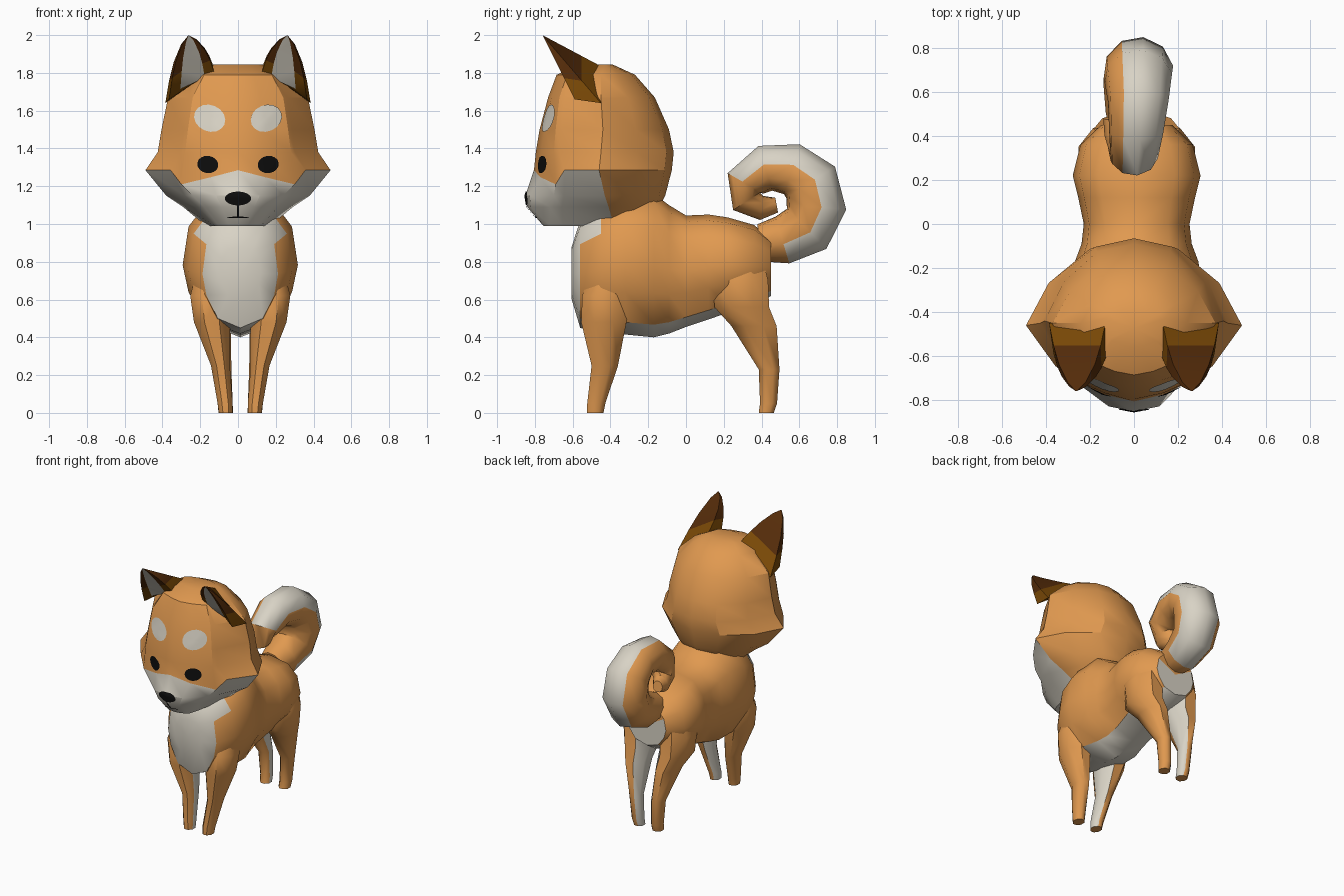
import bpy, bmesh, math
from mathutils import Vector
from mathutils.bvhtree import BVHTree

if "Cube" in bpy.data.objects:
    bpy.data.objects.remove(bpy.data.objects["Cube"])


def material(name, rgb):
    m = bpy.data.materials.new(name)
    m.use_nodes = True
    m.diffuse_color = (*rgb, 1)
    bsdf = m.node_tree.nodes["Principled BSDF"]
    bsdf.inputs["Base Color"].default_value = (*rgb, 1)
    bsdf.inputs["Roughness"].default_value = 0.9
    return m


ORANGE, CREAM, DARK, BROWN, BLACK = range(5)
MATS = [material("orange fur", (0.75, 0.32, 0.08)),
        material("cream fur", (0.69, 0.65, 0.56)),
        material("dark brown ear", (0.09, 0.025, 0.003)),
        material("golden brown ear", (0.2, 0.068, 0.002)),
        material("black", (0.004, 0.004, 0.004))]


def finish(name, bm, angle=30):
    me = bpy.data.meshes.new(name)
    bm.to_mesh(me)
    bm.free()
    for m in MATS:
        me.materials.append(m)
    ob = bpy.data.objects.new(name, me)
    bpy.context.collection.objects.link(ob)
    bpy.ops.object.select_all(action='DESELECT')
    ob.select_set(True)
    bpy.context.view_layer.objects.active = ob
    bpy.ops.object.shade_smooth_by_angle(angle=math.radians(angle))
    return ob


def loft(name, rings, rule, angle=30):
    """Skin closed rings, cap both ends; rule(face, band, segment) gives the colour."""
    bm = bmesh.new()
    vs = [[bm.verts.new(p) for p in ring] for ring in rings]
    n = len(rings[0])
    made = []
    for i in range(len(vs) - 1):
        for j in range(n):
            k = (j + 1) % n
            made.append((bm.faces.new((vs[i][j], vs[i][k], vs[i + 1][k], vs[i + 1][j])), i, j))
    for ring, i in ((vs[0], -1), (vs[-1], len(vs))):
        mid = bm.verts.new(sum((v.co for v in ring), Vector()) / n)
        for j in range(n):
            made.append((bm.faces.new((ring[j], ring[(j + 1) % n], mid)), i, j))
    bmesh.ops.recalc_face_normals(bm, faces=bm.faces)
    bm.normal_update()
    for f, i, j in made:
        f.material_index = rule(f, i, j)
    return finish(name, bm, angle)


def mirrored(half):
    return half + [(-x, y, z) for x, y, z in reversed(half[1:-1])]


# Head: height, front y, face corner x y, cheek x y, back y
HEAD = [(1.845, -0.56, 0.10, -0.53, 0.14, -0.43, -0.39),
        (1.79, -0.685, 0.18, -0.63, 0.24, -0.45, -0.27),
        (1.67, -0.73, 0.24, -0.67, 0.37, -0.45, -0.165),
        (1.50, -0.775, 0.265, -0.69, 0.405, -0.44, -0.09),
        (1.38, -0.795, 0.28, -0.70, 0.425, -0.45, -0.065),
        (1.285, -0.805, 0.30, -0.69, 0.49, -0.46, -0.075),
        (1.15, -0.85, 0.24, -0.70, 0.38, -0.43, -0.11),
        (1.09, -0.84, 0.18, -0.72, 0.29, -0.41, -0.14),
        (0.99, -0.755, 0.10, -0.72, 0.17, -0.38, -0.22)]
CHEEK = 5


def head_ring(i, z, yf, xc, yc, xw, yw, yb):
    dip = 0.075 if i == CHEEK else 0
    bulge = 0.15 if i > CHEEK else 0.3
    u, v = (0.3, 0.2) if i >= CHEEK else (0.15, 0.12)
    back = yb - yw
    return mirrored([
        (0, yf, z), (xc * 0.48, yf + (yc - yf) * bulge, z - dip * 0.5), (xc, yc, z - dip),
        (xc + (xw - xc) * u, yc + (yw - yc) * v, z), (xw, yw, z),
        (xw * 0.79, yw + back * 0.5, z), (xw * 0.41, yw + back * 0.9, z), (0, yb, z)])


def head_colour(f, i, j):
    return CREAM if i >= CHEEK and (j < 4 or j > 9) else ORANGE


head = loft("head", [head_ring(i, *r) for i, r in enumerate(HEAD)], head_colour)
tree = BVHTree.FromPolygons([v.co for v in head.data.vertices],
                            [p.vertices[:] for p in head.data.polygons])


def face_mark(name, cx, cz, rx, rz, colour, tilt=0, layers=4, sides=16):
    """Thin elliptical plate that follows the front of the head."""
    bm = bmesh.new()

    def vert(r, a):
        u, w = rx * r * math.cos(a), rz * r * math.sin(a)
        x, z = cx + u * math.cos(tilt) - w * math.sin(tilt), cz + u * math.sin(tilt) + w * math.cos(tilt)
        hit = tree.ray_cast(Vector((x, -2, z)), Vector((0, 1, 0)))[0]
        return bm.verts.new((x, hit.y - 0.006, z))

    centre = vert(0, 0)
    rows = [[vert((k + 1) / layers, math.tau * j / sides) for j in range(sides)] for k in range(layers)]
    for j in range(sides):
        n = (j + 1) % sides
        bm.faces.new((centre, rows[0][j], rows[0][n]))
        for a, b in zip(rows, rows[1:]):
            bm.faces.new((a[j], b[j], b[n], a[n]))
    for f in bm.faces:
        f.material_index = colour
    finish(name, bm)


for s, side in ((1, "left"), (-1, "right")):
    face_mark(side + "_eye", s * 0.16, 1.315, 0.056, 0.046, BLACK, s * 0.15)
    face_mark(side + "_brow_spot", s * 0.15, 1.56, 0.085, 0.07, CREAM, s * 0.4)
face_mark("nose", 0, 1.135, 0.07, 0.037, BLACK)
face_mark("mouth_upright", 0, 1.07, 0.006, 0.04, BLACK)
face_mark("mouth_line", 0, 1.035, 0.06, 0.004, BLACK)

# Ears: a base ring shrinking to a forward-leaning tip
EAR = [(0.385, -0.45, 1.64), (0.13, -0.45, 1.835), (0.125, -0.60, 1.80),
       (0.175, -0.605, 1.775), (0.305, -0.59, 1.715), (0.365, -0.59, 1.66)]
TIP = Vector((0.262, -0.76, 2.0))


def ear_ring(s, t, spread):
    pts = [Vector(p).lerp(TIP, t) for p in EAR]
    return [(s * (TIP.x + (p.x - TIP.x) * spread), p.y, p.z) for p in pts]


def ear_colour(f, i, j):
    if j == 3 and i >= 0:
        return CREAM
    return BROWN if i < 1 else DARK


for s, side in ((1, "left"), (-1, "right")):
    rings = [ear_ring(s, t, k) for t, k in ((0, 1), (0.33, 1.25), (0.6, 1.6), (0.87, 2.4), (0.99, 2))]
    loft(side + "_ear", rings, ear_colour)

# Torso: y, half width, bottom z, top z; the body sits slightly off the head's axis
BODY_X = 0.012
TORSO = [(-0.605, 0.11, 0.60, 0.88), (-0.56, 0.20, 0.45, 1.02), (-0.45, 0.275, 0.42, 1.1),
         (-0.32, 0.305, 0.415, 1.15), (-0.17, 0.28, 0.40, 1.16), (-0.09, 0.25, 0.42, 1.10),
         (0.0, 0.24, 0.455, 1.045), (0.12, 0.265, 0.495, 1.05), (0.22, 0.29, 0.53, 1.035),
         (0.36, 0.255, 0.56, 0.995), (0.45, 0.16, 0.62, 0.92)]


def torso_ring(y, w, lo, hi):
    pts = []
    for k in range(12):
        a = math.tau * k / 12
        sx, sz = math.sin(a), math.cos(a)
        x = math.copysign(abs(sx) ** 0.75, sx) * w
        bend = 0.85 if sz > 0 else 1.35
        pts.append((BODY_X + x, y, (lo + hi) / 2 + math.copysign(abs(sz) ** bend, sz) * (hi - lo) / 2))
    return pts


def torso_colour(f, i, j):
    c = f.calc_center_median()
    chest = i < 1 or (i == 1 and c.z > 0.88)
    belly = j in (5, 6) and c.z < 0.6
    rump = c.y > 0.38 and c.z < 0.8 and abs(c.x - BODY_X) < 0.13
    return CREAM if chest or belly or rump else ORANGE


loft("torso", [torso_ring(*r) for r in TORSO], torso_colour, 40)

# Legs: z, centre x, centre y, half width, half depth
FRONT = [(0.76, 0.14, -0.40, 0.09, 0.10), (0.62, 0.16, -0.425, 0.105, 0.125),
         (0.48, 0.15, -0.435, 0.095, 0.12),
         (0.25, 0.105, -0.43, 0.05, 0.07), (0.05, 0.08, -0.475, 0.04, 0.048),
         (0, 0.077, -0.48, 0.036, 0.043)]
HIND = [(0.84, 0.13, 0.28, 0.09, 0.12), (0.70, 0.15, 0.29, 0.115, 0.145),
        (0.56, 0.145, 0.295, 0.105, 0.145),
        (0.46, 0.125, 0.36, 0.075, 0.12), (0.23, 0.092, 0.44, 0.045, 0.055),
        (0.05, 0.08, 0.437, 0.04, 0.045), (0, 0.077, 0.425, 0.038, 0.04)]


def leg_ring(s, z, cx, cy, rx, ry):
    angles = [math.tau * (k + 0.5) / 8 for k in range(8)]
    return [(BODY_X + s * (cx + rx * 1.08 * math.cos(a)), cy + ry * 1.08 * math.sin(a), z) for a in angles]


for s, side in ((1, "left"), (-1, "right")):
    def leg_colour(f, i, j):
        inner = f.normal.x * s < -0.45 and f.normal.y > -0.35
        return CREAM if inner and f.calc_center_median().z < 0.75 else ORANGE
    for part, table in (("front_leg", FRONT), ("hind_leg", HIND)):
        loft(side + "_" + part, [leg_ring(s, *r) for r in table], leg_colour, 50)

# Tail: x, y, z, radius along the curl
TAIL = [(0, 0.39, 0.90, 0.10), (0, 0.51, 0.915, 0.13), (0.01, 0.64, 0.975, 0.15),
        (0.02, 0.69, 1.09, 0.16), (0.02, 0.66, 1.22, 0.155), (0.02, 0.56, 1.29, 0.14),
        (0.01, 0.42, 1.295, 0.125), (0, 0.315, 1.215, 0.11), (-0.03, 0.32, 1.12, 0.085),
        (-0.07, 0.40, 1.085, 0.065), (-0.1, 0.48, 1.10, 0.04)]
SIDES = 10


def tail_ring(i):
    x, y, z, r = TAIL[i]
    a, b = TAIL[max(i - 1, 0)], TAIL[min(i + 1, len(TAIL) - 1)]
    t = Vector((0, b[1] - a[1], b[2] - a[2])).normalized()
    out = Vector((0, t.z, -t.y))
    ring = []
    for k in range(SIDES):
        ang = math.tau * (k - 0.78) / SIDES
        ring.append(Vector((x, y, z)) + out * r * math.cos(ang) + Vector((r * math.sin(ang), 0, 0)))
    return ring


def tail_colour(f, i, j):
    return CREAM if 1 <= i < 7 and j < 3 else ORANGE


loft("tail", [tail_ring(i) for i in range(len(TAIL))], tail_colour, 40)
